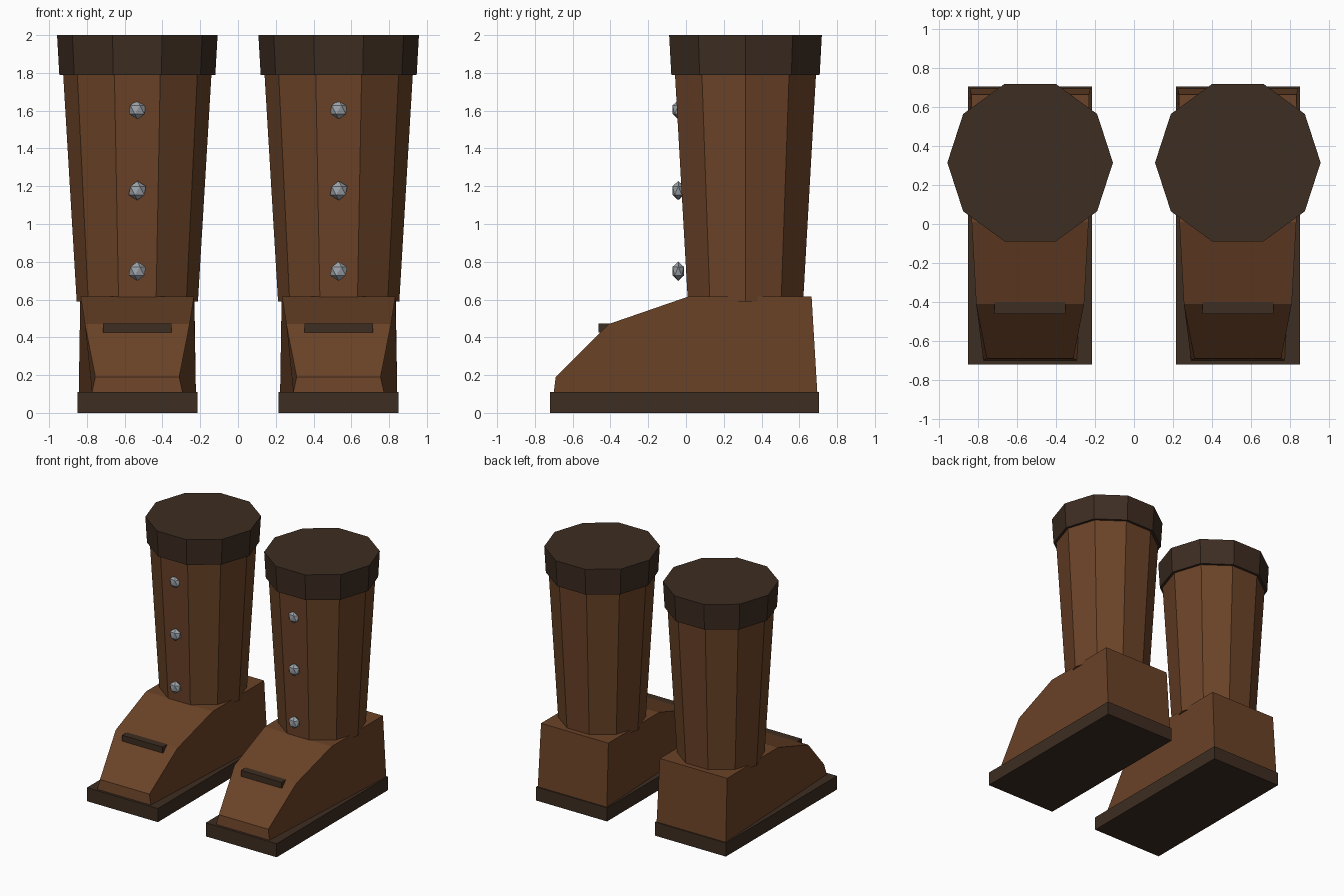
import bpy, bmesh
from mathutils import Matrix, Vector

cube = bpy.data.objects.get("Cube")
if cube:
    bpy.data.objects.remove(cube, do_unlink=True)


def material(name, rgb):
    mat = bpy.data.materials.new(name)
    mat.use_nodes = True
    mat.diffuse_color = (*rgb, 1)
    mat.node_tree.nodes["Principled BSDF"].inputs["Base Color"].default_value = (*rgb, 1)
    return mat


leather = material("brown_leather", (0.147, 0.056, 0.021))
trim = material("dark_trim", (0.047, 0.026, 0.0155))
metal = material("grey_metal", (0.33, 0.36, 0.39))


def finish(name, bm, mat):
    bmesh.ops.recalc_face_normals(bm, faces=bm.faces)
    mesh = bpy.data.meshes.new(name)
    bm.to_mesh(mesh)
    bm.free()
    mesh.materials.append(mat)
    obj = bpy.data.objects.new(name, mesh)
    bpy.context.collection.objects.link(obj)


def box(name, low, high, mat):
    low, high = Vector(low), Vector(high)
    bm = bmesh.new()
    bmesh.ops.create_cube(bm, size=1, matrix=Matrix.Translation((low + high) / 2)
                          @ Matrix.Diagonal((*(high - low), 1)))
    finish(name, bm, mat)


def tube(name, x, y, z0, z1, r0, r1, mat):
    """Ten-sided tapered cylinder with a corner pointing to each side."""
    bm = bmesh.new()
    bmesh.ops.create_cone(bm, cap_ends=True, segments=10, radius1=r0, radius2=r1,
                          depth=z1 - z0, matrix=Matrix.Translation((x, y, (z0 + z1) / 2))
                          @ Matrix.Rotation(1.5707963, 4, "Z"))
    # Put a corner exactly on the +x side
    corner = max((v.co for v in bm.verts), key=lambda c: c.x) - Vector((x, y, 0))
    angle = Vector((1, 0)).angle_signed(Vector((corner.x, corner.y)))
    bmesh.ops.rotate(bm, verts=bm.verts, cent=(x, y, 0), matrix=Matrix.Rotation(angle, 3, "Z"))
    finish(name, bm, mat)


# Side outline of the foot: y, z, half width
FOOT = [(-0.70, 0.11, 0.24), (-0.69, 0.19, 0.222), (-0.41, 0.47, 0.277),
        (0.01, 0.615, 0.30), (0.665, 0.615, 0.302), (0.695, 0.11, 0.31)]


def foot(name, x):
    bm = bmesh.new()
    left = [bm.verts.new((x + w, y, z)) for y, z, w in FOOT]
    right = [bm.verts.new((x - w, y, z)) for y, z, w in FOOT]
    bm.faces.new(left)
    bm.faces.new(right[::-1])
    for i in range(len(FOOT)):
        j = (i + 1) % len(FOOT)
        bm.faces.new((left[i], right[i], right[j], left[j]))
    finish(name, bm, leather)


for side, x in (("left", 0.533), ("right", -0.533)):
    # Sole and foot
    box(side + "_sole", (x - 0.318, -0.72, 0), (x + 0.318, 0.705, 0.11), trim)
    foot(side + "_foot", x)
    # Toe strap
    box(side + "_toe_strap", (x - 0.182, -0.463, 0.425), (x + 0.182, -0.385, 0.473), trim)
    # Shaft and cuff
    tube(side + "_shaft", x, 0.315, 0.59, 1.80, 0.321, 0.393, leather)
    tube(side + "_cuff", x, 0.315, 1.79, 2.0, 0.413, 0.425, trim)
    # Row of studs up the front
    for n, z in enumerate((0.75, 1.177, 1.605)):
        bm = bmesh.new()
        bmesh.ops.create_icosphere(bm, subdivisions=1, radius=0.051,
                                   matrix=Matrix.Translation((x, -0.041, z))
                                   @ Matrix.Diagonal((1, 0.7, 1, 1)))
        finish(f"{side}_stud_{n + 1}", bm, metal)
